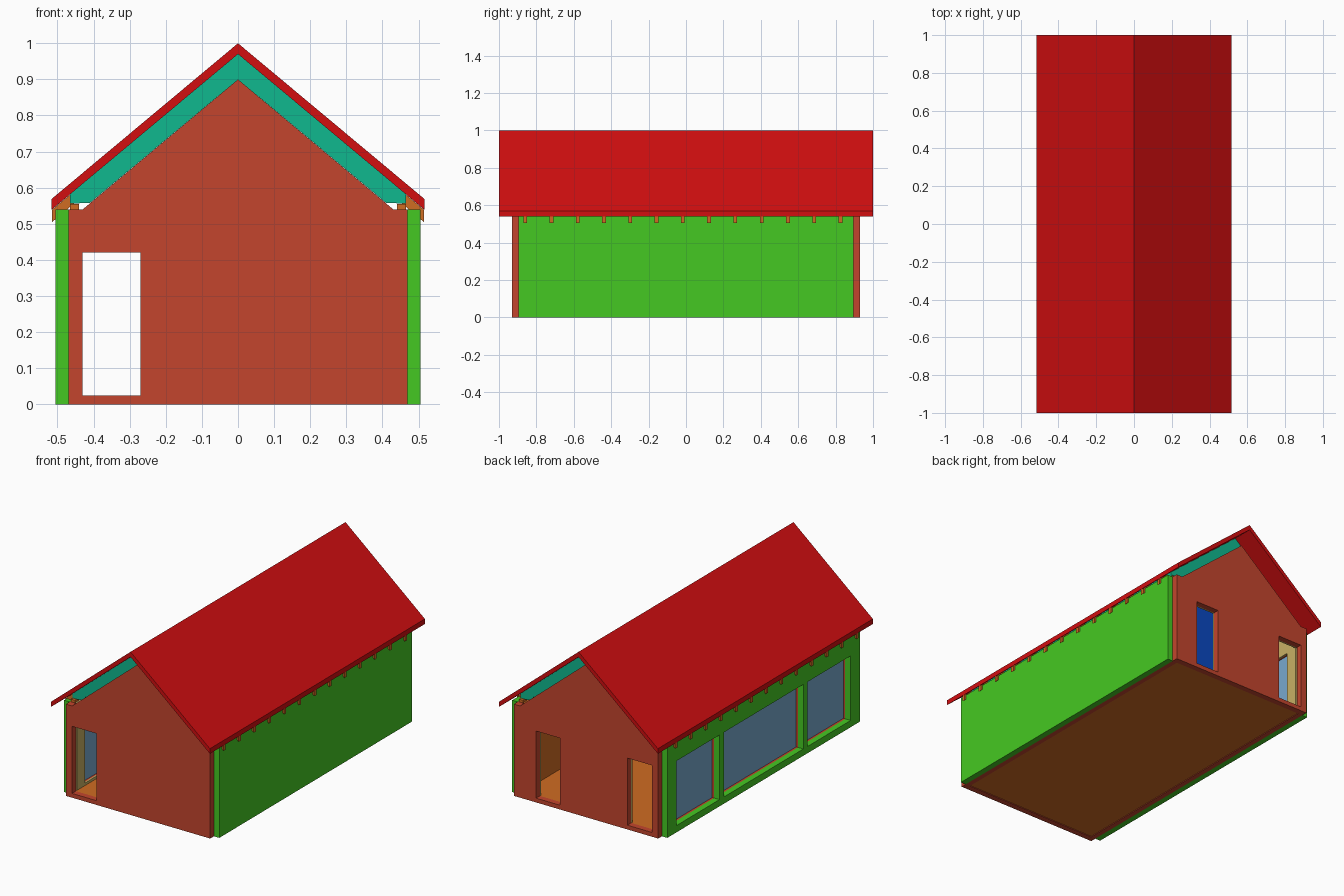
import bpy
import bmesh

cube = bpy.data.objects.get("Cube")
if cube:
    bpy.data.objects.remove(cube, do_unlink=True)


def material(name, code):
    def lin(c):
        return c / 12.92 if c <= 0.04045 else ((c + 0.055) / 1.055) ** 2.4
    color = [lin(v / 255) for v in bytes.fromhex(code)] + [1.0]
    m = bpy.data.materials.new(name)
    m.use_nodes = True
    m.diffuse_color = color
    for node in m.node_tree.nodes:
        if node.type == 'BSDF_PRINCIPLED':
            node.inputs["Base Color"].default_value = color
    return m


red = material("roof red", "D20E10")
terracotta = material("terracotta", "C4452D")
green = material("cladding green", "45C922")
teal = material("insulation teal", "10B88F")
orange = material("timber orange", "D06C22")
tan = material("lining tan", "C8B064")
blue = material("ceiling blue", "0F56E0")
glass = material("glass blue", "78A9CE")


def prism(name, profile, y0, y1, mat):
    """Extrude an x-z outline along y."""
    bm = bmesh.new()
    face = bm.faces.new([bm.verts.new((x, y0, z)) for x, z in profile])
    ext = bmesh.ops.extrude_face_region(bm, geom=[face])
    moved = [v for v in ext["geom"] if isinstance(v, bmesh.types.BMVert)]
    bmesh.ops.translate(bm, verts=moved, vec=(0, y1 - y0, 0))
    bmesh.ops.recalc_face_normals(bm, faces=bm.faces)
    mesh = bpy.data.meshes.new(name)
    bm.to_mesh(mesh)
    bm.free()
    ob = bpy.data.objects.new(name, mesh)
    bpy.context.collection.objects.link(ob)
    if mat:
        mesh.materials.append(mat)
    return ob


def box(name, x0, x1, y0, y1, z0, z1, mat):
    return prism(name, [(x0, z0), (x1, z0), (x1, z1), (x0, z1)], y0, y1, mat)


def cut(ob, *bounds):
    """Cut a rectangular opening and drop the cutter."""
    cutter = box("opening_cutter", *bounds, None)
    cutter.hide_render = True
    mod = ob.modifiers.new("opening", 'BOOLEAN')
    mod.operation = 'DIFFERENCE'
    mod.solver = 'EXACT'
    mod.object = cutter
    bpy.context.view_layer.objects.active = ob
    bpy.ops.object.modifier_apply(modifier=mod.name)
    bpy.data.objects.remove(cutter, do_unlink=True)


def mirrored(half):
    """Complete a gable outline from its +x half, listed ridge to ridge."""
    return half + [(-x, z) for x, z in reversed(half) if x > 0]


SLOPE = 0.835
WALL = 0.54       # wall height
SILL, HEAD = 0.025, 0.42
END = 0.895       # inner face of the gables


def slope_z(top, x):
    return top - SLOPE * x


def sloped_layer(name, top, bottom, reach, y0, y1, mat):
    """Pitched layer with plumb-cut eaves."""
    upper = [(-reach, slope_z(top, reach)), (0, top), (reach, slope_z(top, reach))]
    lower = [(reach, slope_z(bottom, reach)), (0, bottom), (-reach, slope_z(bottom, reach))]
    return prism(name, upper + lower, y0, y1, mat)


# Floor slab
box("floor", -0.44, 0.44, -END, END, 0.004, SILL, orange)

# Gable walls with doorways and inner linings
gable = mirrored([(0, 0.9), (0.43, WALL), (0.47, WALL), (0.47, 0)])
lining = mirrored([(0, 0.89), (0.418, WALL), (0.43, WALL), (0.43, SILL)])
for label, s in (("front", -1), ("back", 1)):
    wall = prism(label + "_gable", gable, s * END, s * 0.93, terracotta)
    inner = prism(label + "_gable_lining", lining, s * 0.885, s * END, tan)
    doors = [(-0.43, -0.27)] + ([(0.17, 0.325)] if s > 0 else [])
    for x0, x1 in doors:
        cut(wall, x0, x1, s * 0.8, s * 1.1, SILL, HEAD)
        cut(inner, x0, x1, s * 0.8, s * 1.1, SILL - 0.01, HEAD)

# Long walls: cladding, core and lining; windows on one side only
windows = [(-0.81, -0.41), (-0.37, 0.37), (0.41, 0.81)]
for label, s, inside in (("left", 1, orange), ("right", -1, tan)):
    layers = [
        box(label + "_cladding", s * 0.47, s * 0.505, -END, END, 0, WALL, green),
        box(label + "_wall_core", s * 0.44, s * 0.47, -END, END, 0, WALL, terracotta),
        box(label + "_wall_lining", s * 0.43, s * 0.44, -0.885, 0.885, SILL, WALL, inside),
    ]
    box(label + "_wall_plate", s * 0.44, s * 0.465, -0.89, 0.89, WALL, 0.555, orange)
    if s < 0:
        for i, (y0, y1) in enumerate(windows):
            for layer in layers:
                cut(layer, -0.6, -0.4, y0, y1, 0.04, HEAD)
            box("window_glass_%d" % (i + 1), -0.458, -0.45, y0, y1, 0.04, HEAD, glass)

# Roof covering
sloped_layer("roof_covering", 1.0, 0.97, 0.517, -1, 1, red)

# Rafters with tails under the eaves
for i in range(13):
    y = -0.86 + i * 0.1405
    sloped_layer("rafter_%d" % (i + 1), 0.969, 0.935, 0.515, y - 0.01, y + 0.01, orange)

# Insulation between the rafters
prism("roof_insulation",
      [(-0.465, 0.582), (0, 0.97), (0.465, 0.582), (0.465, 0.556),
       (0.41, 0.558), (0, 0.9), (-0.41, 0.558), (-0.465, 0.556)],
      -0.875, 0.875, teal)

# Ceiling lining below the insulation
sloped_layer("ceiling", 0.899, 0.892, 0.41, -0.884, 0.884, blue)
